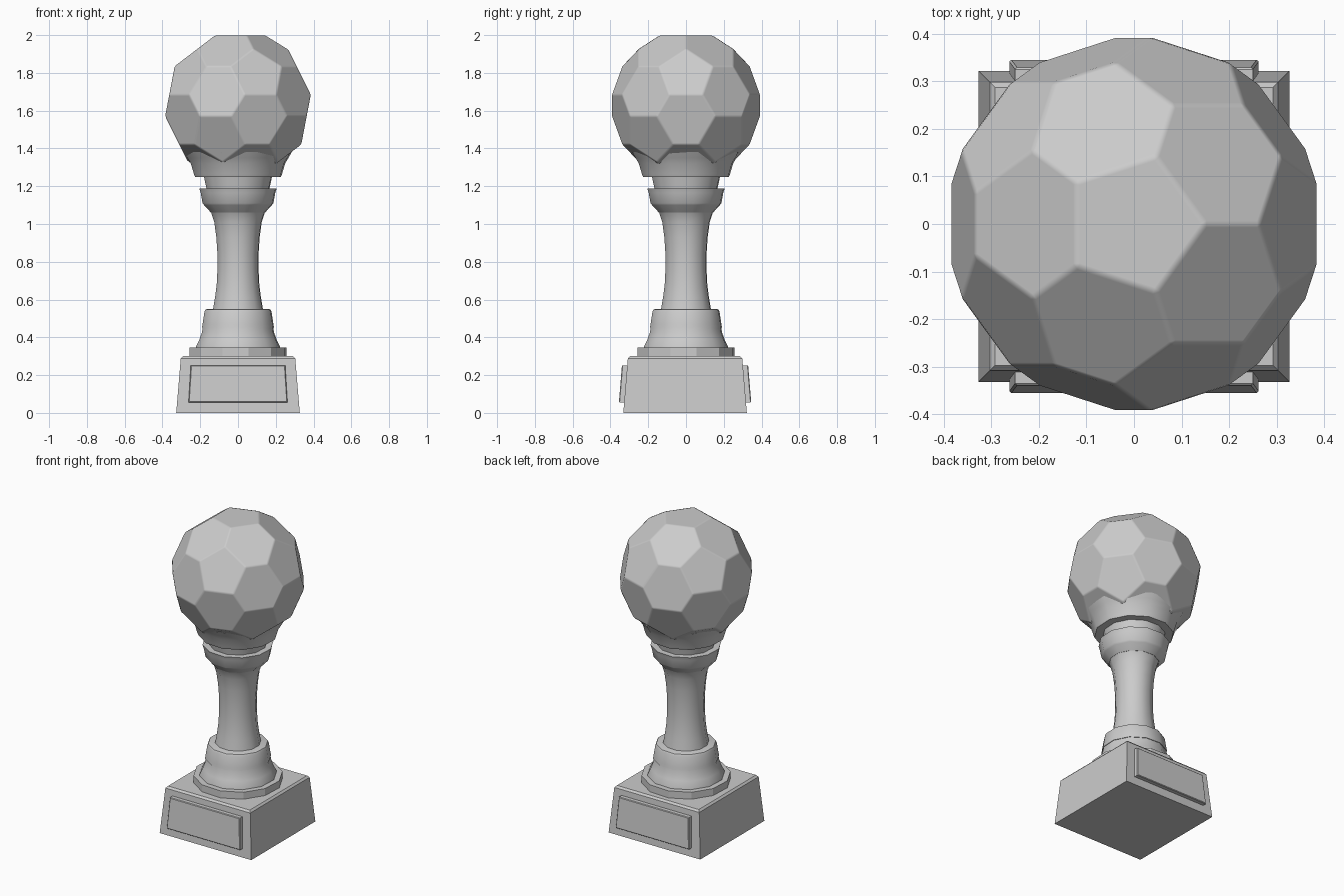
import bpy, bmesh, math
from math import radians

if "Cube" in bpy.data.objects:
    bpy.data.objects.remove(bpy.data.objects["Cube"])

SIDES, TURN = 12, radians(12)


def make_object(name, bm):
    bmesh.ops.recalc_face_normals(bm, faces=bm.faces)
    mesh = bpy.data.meshes.new(name)
    bm.to_mesh(mesh)
    bm.free()
    obj = bpy.data.objects.new(name, mesh)
    bpy.context.collection.objects.link(obj)
    return obj


def smooth(obj, angle):
    bpy.ops.object.select_all(action='DESELECT')
    obj.select_set(True)
    bpy.context.view_layer.objects.active = obj
    bpy.ops.object.shade_smooth_by_angle(angle=radians(angle))


def lathe(name, profile, angle=35):
    """Turn (radius, z) points into a capped twelve-sided solid."""
    bm = bmesh.new()
    rings = []
    for r, z in profile:
        r *= 1.02
        rings.append([bm.verts.new((r * math.cos(TURN + k * math.tau / SIDES),
                                    r * math.sin(TURN + k * math.tau / SIDES), z))
                      for k in range(SIDES)])
    for a, b in zip(rings, rings[1:]):
        for k in range(SIDES):
            n = (k + 1) % SIDES
            bm.faces.new((a[k], a[n], b[n], b[k]))
    bm.faces.new(rings[0])
    bm.faces.new(rings[-1])
    obj = make_object(name, bm)
    if angle:
        smooth(obj, angle)
    return obj


def loft(name, sections):
    """Bridge four-cornered sections given as lists of points."""
    bm = bmesh.new()
    loops = [[bm.verts.new(p) for p in s] for s in sections]
    for a, b in zip(loops, loops[1:]):
        for k in range(4):
            n = (k + 1) % 4
            bm.faces.new((a[k], a[n], b[n], b[k]))
    bm.faces.new(loops[0])
    bm.faces.new(loops[-1])
    return make_object(name, bm)


# Tapered square plinth with a chamfered top edge
CY = -0.005


def square(h, z):
    return [(-h, CY - h, z), (h, CY - h, z), (h, CY + h, z), (-h, CY + h, z)]


loft("plinth", [square(0.327, 0), square(0.303, 0.288), square(0.292, 0.30)])


# Plaques following the sloped front and back
def plaque(name, side):
    def section(inset, depth):
        pts = []
        for sx, z, w in ((-1, 0.055, 0.262), (1, 0.055, 0.262),
                         (1, 0.252, 0.25), (-1, 0.252, 0.25)):
            zz = z + (inset if z < 0.1 else -inset)
            y = 0.327 - 0.083 * zz + depth
            pts.append((sx * (w - inset), CY + side * y, zz))
        return pts
    loft(name, [section(0, -0.02), section(0, 0.024), section(0.004, 0.028)])


plaque("front_plaque", -1)
plaque("back_plaque", 1)

# Turned stem parts
lathe("foot_disc", [(0.257, 0.295), (0.257, 0.345)], angle=0)
lathe("pedestal", [(0.223, 0.34), (0.222, 0.352), (0.204, 0.39), (0.192, 0.425),
                   (0.187, 0.452)])
lathe("pedestal_bead", [(0.191, 0.452), (0.188, 0.47), (0.178, 0.535),
                        (0.172, 0.547), (0.16, 0.551)])
lathe("column", [(0.134, 0.54), (0.122, 0.61), (0.113, 0.68), (0.109, 0.76),
                 (0.109, 0.84), (0.115, 0.93), (0.126, 1.01), (0.142, 1.06),
                 (0.16, 1.09)])
lathe("collar", [(0.145, 1.062), (0.18, 1.10), (0.188, 1.11), (0.198, 1.165),
                 (0.205, 1.188), (0.16, 1.188)])
lathe("neck", [(0.166, 1.18), (0.17, 1.20), (0.181, 1.252)])
lathe("cup", [(0.228, 1.25), (0.234, 1.265), (0.25, 1.32), (0.268, 1.35), (0.285, 1.38)])

# Ball: icosahedron with its corners cut off into pentagons
ico = bmesh.new()
bmesh.ops.create_icosphere(ico, subdivisions=1, radius=0.463)
points = []
for e in ico.edges:
    a, b = (v.co for v in e.verts)
    points += [a.lerp(b, 0.362), b.lerp(a, 0.362)]
ico.free()
bm = bmesh.new()
for p in points:
    bm.verts.new((p.x, p.y, p.z + 1.628))
bmesh.ops.convex_hull(bm, input=bm.verts)
bmesh.ops.dissolve_limit(bm, angle_limit=radians(5), verts=bm.verts, edges=bm.edges)
ball = make_object("ball", bm)
for f in ball.data.polygons:
    f.use_smooth = True
bevel = ball.modifiers.new("soft_edges", 'BEVEL')
bevel.width = 0.008
bevel.segments = 1
bevel.limit_method = 'NONE'
bevel.harden_normals = True
